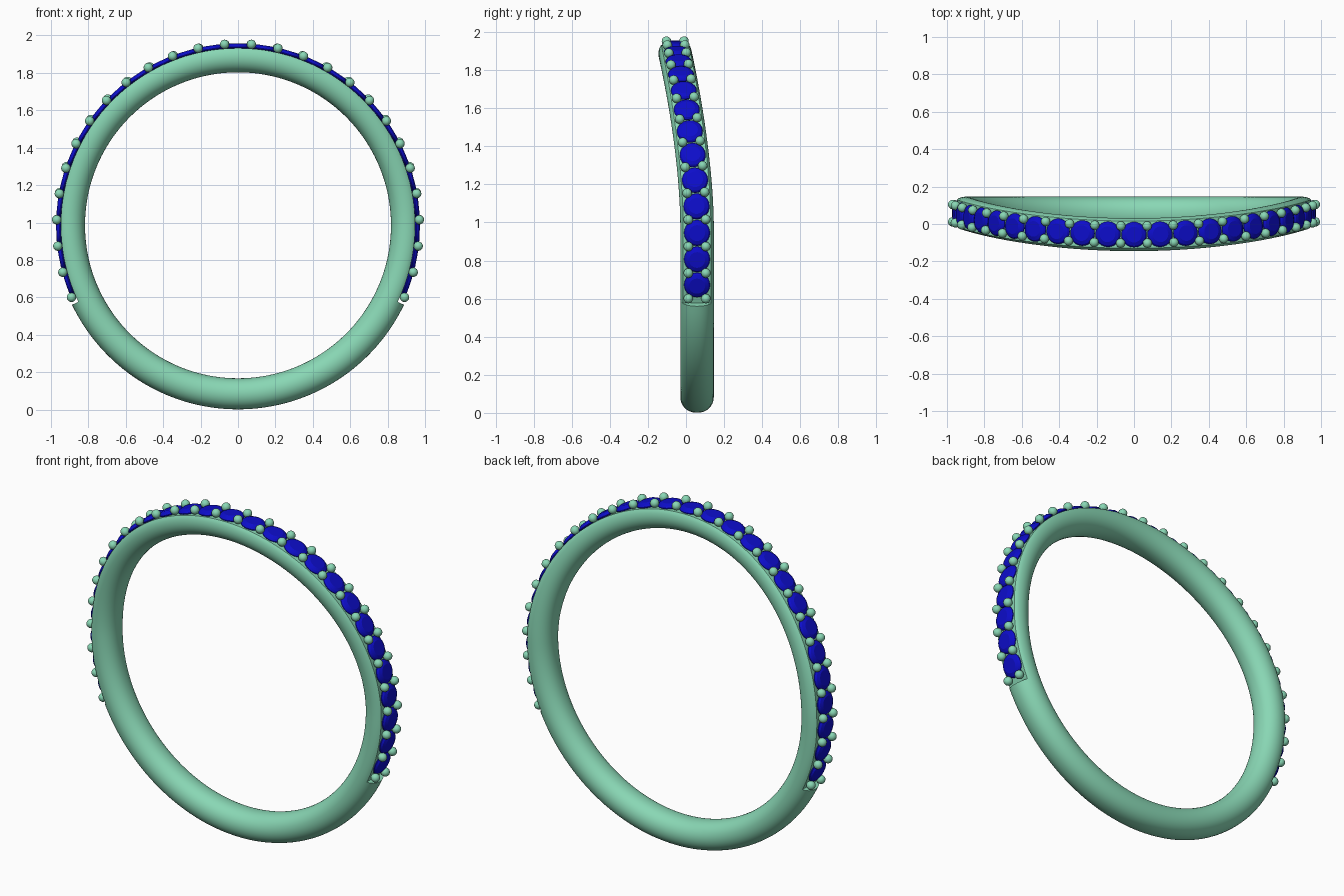
import bpy, bmesh
from math import sin, cos, pi, radians, copysign
from mathutils import Vector, Matrix

if "Cube" in bpy.data.objects:
    bpy.data.objects.remove(bpy.data.objects["Cube"])

CZ = 0.985            # ring centre height
MID, TR, HW = 0.901, 0.083, 0.088   # tube mid radius, half thickness, half width
SEAT = 0.947          # flattened radius under the stones
PITCH = radians(8.4)  # stone spacing
N = 13                # stones each side of the top one
END = radians(115.6)  # end of the flattened area


def material(name, rgb):
    m = bpy.data.materials.new(name)
    m.diffuse_color = (*rgb, 1)
    m.use_nodes = True
    m.node_tree.nodes["Principled BSDF"].inputs["Base Color"].default_value = m.diffuse_color
    return m


metal = material("green_metal", (0.25, 0.68, 0.46))
blue = material("blue_stone", (0.004, 0.004, 0.6))


def sway(a):
    """Sideways offset of the band: the upper half sweeps forward."""
    return 0.058 - 0.115 * max(0.0, cos(a)) ** 1.7


def frame(a, r):
    """Matrix on the band: x along it, y across it, z outwards."""
    n = Vector((sin(a), 0, cos(a)))
    dy = (sway(a + 0.01) - sway(a - 0.01)) / 0.02
    t = Vector((cos(a), dy / r, -sin(a))).normalized()
    b = n.cross(t)
    m = Matrix((t, b, n)).transposed().to_4x4()
    m.translation = Vector((r * sin(a), sway(a), CZ + r * cos(a)))
    return m


def finish(name, bm, mat, angle):
    bmesh.ops.recalc_face_normals(bm, faces=bm.faces)
    me = bpy.data.meshes.new(name)
    bm.to_mesh(me)
    bm.free()
    me.materials.append(mat)
    ob = bpy.data.objects.new(name, me)
    bpy.context.collection.objects.link(ob)
    bpy.ops.object.select_all(action='DESELECT')
    ob.select_set(True)
    bpy.context.view_layer.objects.active = ob
    bpy.ops.object.shade_smooth_by_angle(angle=radians(angle))
    return ob


# Band: rounded section swept round, with a flat seat for the stones
def section(bm, a, flat):
    ring = []
    for i in range(40):
        p = 2 * pi * i / 40
        r = MID + TR * cos(p)
        if flat:
            r = min(r, SEAT)
        y = HW * copysign(abs(sin(p)) ** 0.9, sin(p))
        ring.append(bm.verts.new((r * sin(a), sway(a) + y, CZ + r * cos(a))))
    return ring


bm = bmesh.new()
stations = [(-END + 2 * END * i / 110, True) for i in range(111)]
stations += [(END + (2 * pi - 2 * END) * i / 60, False) for i in range(61)]
rings = [section(bm, a, f) for a, f in stations]
for j, ring in enumerate(rings):
    nxt = rings[(j + 1) % len(rings)]
    for i in range(40):
        k = (i + 1) % 40
        bm.faces.new((ring[i], ring[k], nxt[k], nxt[i]))
bmesh.ops.remove_doubles(bm, verts=bm.verts, dist=1e-5)
bmesh.ops.dissolve_degenerate(bm, edges=bm.edges, dist=1e-6)
finish("band", bm, metal, 35)


# Stone: round cut with table, crown, girdle and pointed underside
def stone_mesh():
    bm = bmesh.new()
    prev = None
    for r, z in ((0.042, 0.022), (0.060, 0.014), (0.068, 0.004), (0.068, 0.0), (0.006, -0.05)):
        ring = [bm.verts.new((r * cos(2 * pi * i / 24), r * sin(2 * pi * i / 24), z))
                for i in range(24)]
        if prev:
            for i in range(24):
                k = (i + 1) % 24
                bm.faces.new((prev[i], prev[k], ring[k], ring[i]))
        else:
            bm.faces.new(ring)
        prev = ring
    bm.faces.new(prev)
    return bm


def repeat(ob, mats):
    """Place linked copies of one object at all the given matrices."""
    ob.matrix_world = mats[0]
    for m in mats[1:]:
        c = ob.copy()
        bpy.context.collection.objects.link(c)
        c.matrix_world = m


stone = finish("stone", stone_mesh(), blue, 20)
repeat(stone, [frame(i * PITCH, SEAT + 0.003) for i in range(-N, N + 1)])

# Holding beads: a pair between neighbouring stones
bm = bmesh.new()
bmesh.ops.create_uvsphere(bm, u_segments=16, v_segments=10, radius=0.025)
bead = finish("bead", bm, metal, 60)
repeat(bead, [frame((i + 0.5) * PITCH, 0.970) @ Matrix.Translation((0, s * 0.046, 0))
              for i in range(-N - 1, N + 1) for s in (-1, 1)])
